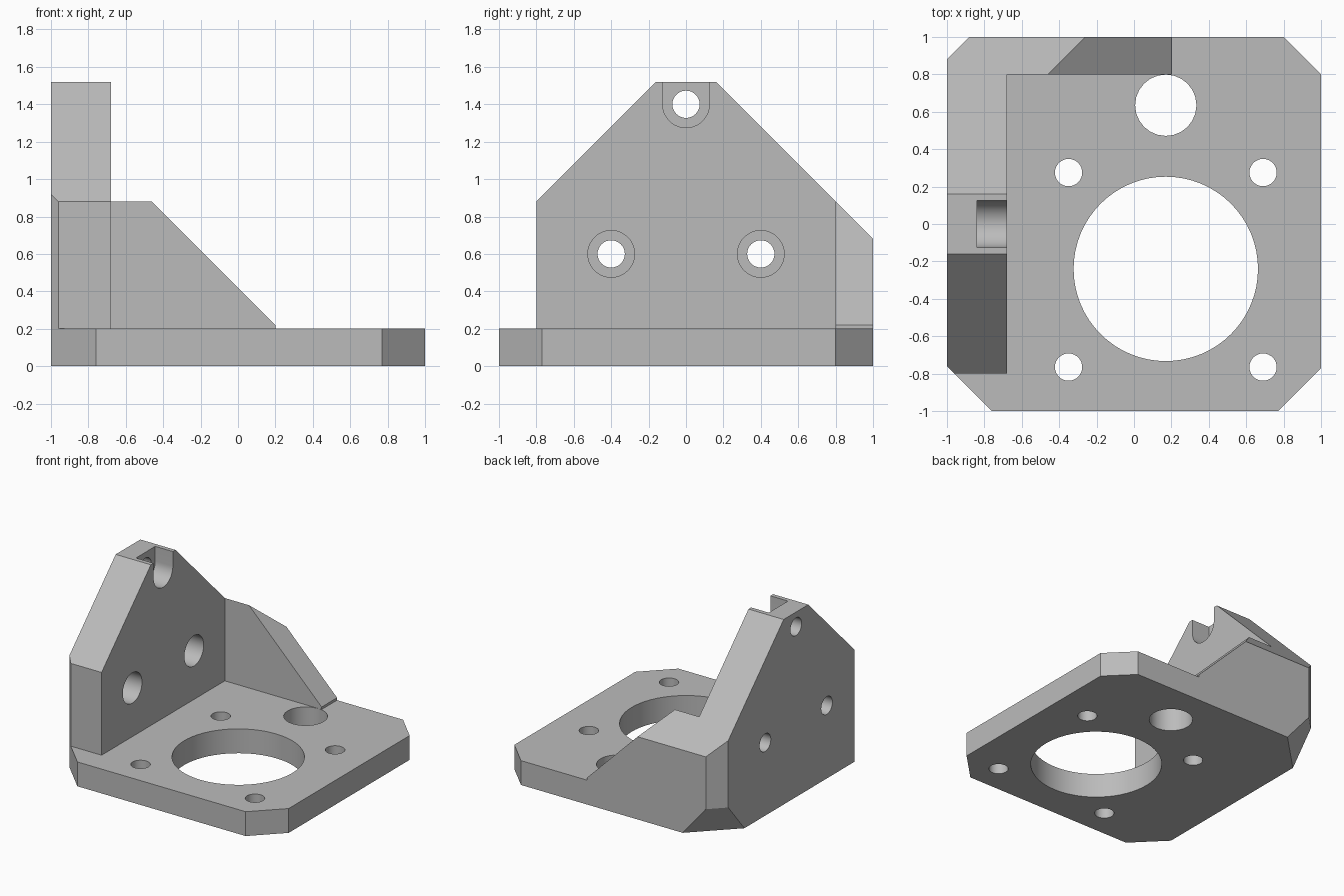
import bpy, bmesh
from math import sin, cos, pi, radians
from mathutils import Vector

cube = bpy.data.objects.get("Cube")
if cube:
    bpy.data.objects.remove(cube, do_unlink=True)

grey = bpy.data.materials.new("plain_grey")
grey.use_nodes = True
grey.diffuse_color = (0.5, 0.5, 0.5, 1)
grey.node_tree.nodes["Principled BSDF"].inputs["Base Color"].default_value = (0.5, 0.5, 0.5, 1)


def prism(name, profile, axis, lo, hi):
    """Extrude a 2D profile along an axis; the other two axes keep their order."""
    def place(p, t):
        c = list(p)
        c.insert("xyz".index(axis), t)
        return Vector(c)
    bm = bmesh.new()
    rings = [[bm.verts.new(place(p, t)) for p in profile] for t in (lo, hi)]
    bm.faces.new(rings[0])
    bm.faces.new(rings[1])
    n = len(profile)
    for i in range(n):
        j = (i + 1) % n
        bm.faces.new((rings[0][i], rings[0][j], rings[1][j], rings[1][i]))
    bmesh.ops.recalc_face_normals(bm, faces=bm.faces)
    mesh = bpy.data.meshes.new(name)
    bm.to_mesh(mesh)
    bm.free()
    mesh.materials.append(grey)
    obj = bpy.data.objects.new(name, mesh)
    bpy.context.collection.objects.link(obj)
    return obj


def rect(a0, a1, b0, b1):
    return [(a0, b0), (a1, b0), (a1, b1), (a0, b1)]


def arc(a, b, r, n=48, start=0.0, sweep=2 * pi):
    return [(a + r * cos(start + sweep * i / n), b + r * sin(start + sweep * i / n))
            for i in range(n)]


def combine(target, tool, operation):
    tool.hide_render = True
    mod = target.modifiers.new(operation, "BOOLEAN")
    mod.operation = operation
    mod.solver = "EXACT"
    mod.object = tool
    bpy.context.view_layer.objects.active = target
    bpy.ops.object.modifier_apply(modifier=mod.name)
    bpy.data.objects.remove(tool, do_unlink=True)


# Oversized stock: base plate, upright wall and triangular gusset
bracket = prism("mounting_bracket", rect(-1.1, 1.1, -1.1, 1.1), "z", 0, 0.2)
combine(bracket, prism("wall", rect(-1.15, -0.68, -0.8, 1.15), "z", 0.1, 1.7), "UNION")
combine(bracket, prism("gusset", [(-0.9, 0.1), (0.2, 0.1), (0.2, 0.22), (-0.9, 1.32)],
                       "y", 0.8, 1.2), "UNION")

# Trim to the gabled roof and to the chamfered footprint
gable = [(-1.2, -0.1), (1.2, -0.1), (1.2, 0.48), (0.16, 1.52), (-0.16, 1.52), (-1.2, 0.48)]
combine(bracket, prism("gable", gable, "x", -1.3, 1.3), "INTERSECT")
outline = [(-0.76, -1), (0.77, -1), (1, -0.77), (1, 0.8),
           (0.8, 1), (-0.88, 1), (-1, 0.88), (-1, -0.76)]
combine(bracket, prism("outline", outline, "z", -0.2, 1.8), "INTERSECT")

# Slanted cut under the back corner
corner = Vector((-1.1, 1.1))
wedge = prism("wedge", [(-1.1, 1.1), (-0.528, 1.1), (-1.1, 0.528)], "z", -0.05, 0.45)
for v in wedge.data.vertices:
    if v.co.z > 0:
        v.co.xy = corner + (v.co.xy - corner) * 0.266
combine(bracket, wedge, "DIFFERENCE")

# Holes through the base plate
holes = [(0.17, -0.24, 0.493, 64), (0.17, 0.635, 0.164, 24)]
holes += [(x, y, 0.073, 32) for x in (-0.35, 0.69) for y in (-0.765, 0.275)]
for x, y, r, n in holes:
    combine(bracket, prism("plate_hole", arc(x, y, r, n), "z", -0.1, 0.3), "DIFFERENCE")

# Wall holes with counterbores on the inner side; the top one opens upward
for y, z in ((-0.4, 0.6), (0.4, 0.6), (0, 1.4)):
    if y:
        bore = arc(y, z, 0.125)
    else:
        bore = arc(y, z, 0.125, 24, pi, pi) + [(0.125, z), (0.125, 1.7), (-0.125, 1.7)]
    combine(bracket, prism("counterbore", bore, "x", -0.84, -0.6), "DIFFERENCE")
    combine(bracket, prism("wall_hole", arc(y, z, 0.073, 32), "x", -1.2, -0.7), "DIFFERENCE")

# Smooth bores, crisp edges
bpy.ops.object.select_all(action="DESELECT")
bracket.select_set(True)
bpy.context.view_layer.objects.active = bracket
bpy.ops.object.shade_smooth_by_angle(angle=radians(25))
